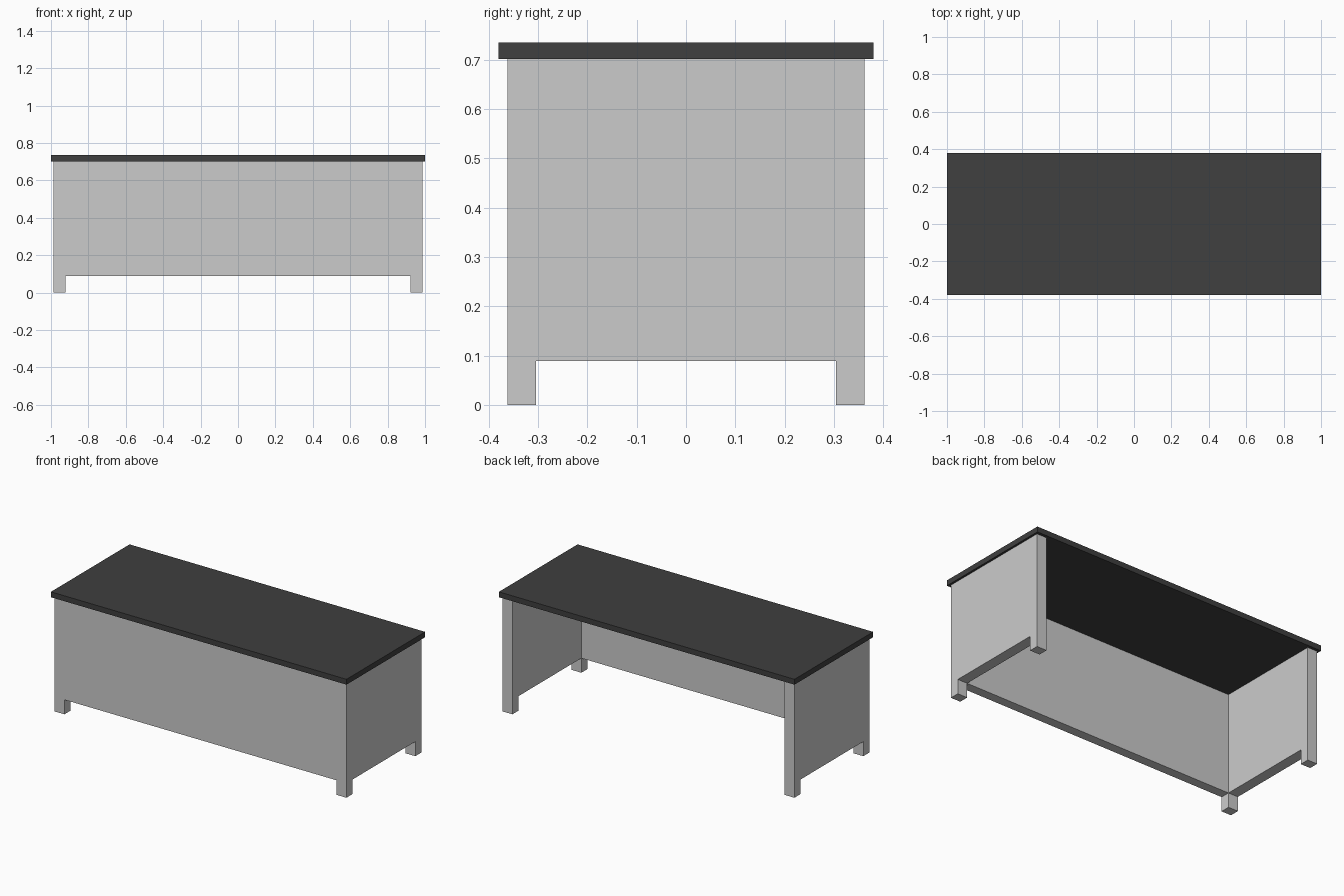
import bpy, bmesh, math

if "Cube" in bpy.data.objects:
    bpy.data.objects.remove(bpy.data.objects["Cube"])

TOP_Z, APRON_Z, TABLE_H = 0.702, 0.089, 0.735


def finish(bm, name, color=None):
    bmesh.ops.recalc_face_normals(bm, faces=bm.faces)
    mesh = bpy.data.meshes.new(name)
    bm.to_mesh(mesh)
    bm.free()
    obj = bpy.data.objects.new(name, mesh)
    bpy.context.collection.objects.link(obj)
    if color:
        mat = bpy.data.materials.new(name + "_black")
        mat.diffuse_color = color
        mat.use_nodes = True
        mat.node_tree.nodes["Principled BSDF"].inputs["Base Color"].default_value = mat.diffuse_color
        mesh.materials.append(mat)
    return obj


def extrude(bm, faces, dz):
    geom = bmesh.ops.extrude_face_region(bm, geom=faces)["geom"]
    verts = [g for g in geom if isinstance(g, bmesh.types.BMVert)]
    bmesh.ops.translate(bm, verts=verts, vec=(0, 0, dz))
    return [g for g in geom if isinstance(g, bmesh.types.BMFace)]


# Desk base: U-shaped plan of corner posts and panels, open at the back
xs = [-0.987, -0.921, 0.921, 0.987]
ys = [-0.362, -0.304, 0.304, 0.362]
bm = bmesh.new()
grid = [[bm.verts.new((x, y, TOP_Z)) for y in ys] for x in xs]
for i in range(3):
    for j in range(3):
        if i == 1 and j > 0:
            continue
        bm.faces.new((grid[i][j], grid[i + 1][j], grid[i + 1][j + 1], grid[i][j + 1]))
bmesh.ops.delete(bm, geom=[v for v in bm.verts if not v.link_faces], context='VERTS')

# Panels stop above the floor, while the corner posts continue down as feet
plan = bm.faces[:]
keep_top = bmesh.ops.duplicate(bm, geom=plan)["geom"]
bottom = extrude(bm, plan, APRON_Z - TOP_Z)
bmesh.ops.remove_doubles(bm, verts=bm.verts, dist=1e-5)
feet = []
for f in bm.faces:
    c = f.calc_center_median()
    if abs(c.z - APRON_Z) < 1e-4 and abs(c.x) > 0.9 and abs(c.y) > 0.3:
        feet.append(f)
extrude(bm, feet, -APRON_Z)
bmesh.ops.recalc_face_normals(bm, faces=bm.faces)
bmesh.ops.dissolve_limit(bm, angle_limit=math.radians(1), verts=bm.verts, edges=bm.edges)
finish(bm, "legs_and_panels")

# Table top slab
bm = bmesh.new()
bmesh.ops.create_cube(bm, size=1)
bmesh.ops.scale(bm, verts=bm.verts, vec=(2.0, 0.76, TABLE_H - TOP_Z))
bmesh.ops.translate(bm, verts=bm.verts, vec=(0, 0, (TABLE_H + TOP_Z) / 2))
finish(bm, "table_top", (0.05, 0.05, 0.05, 1))
